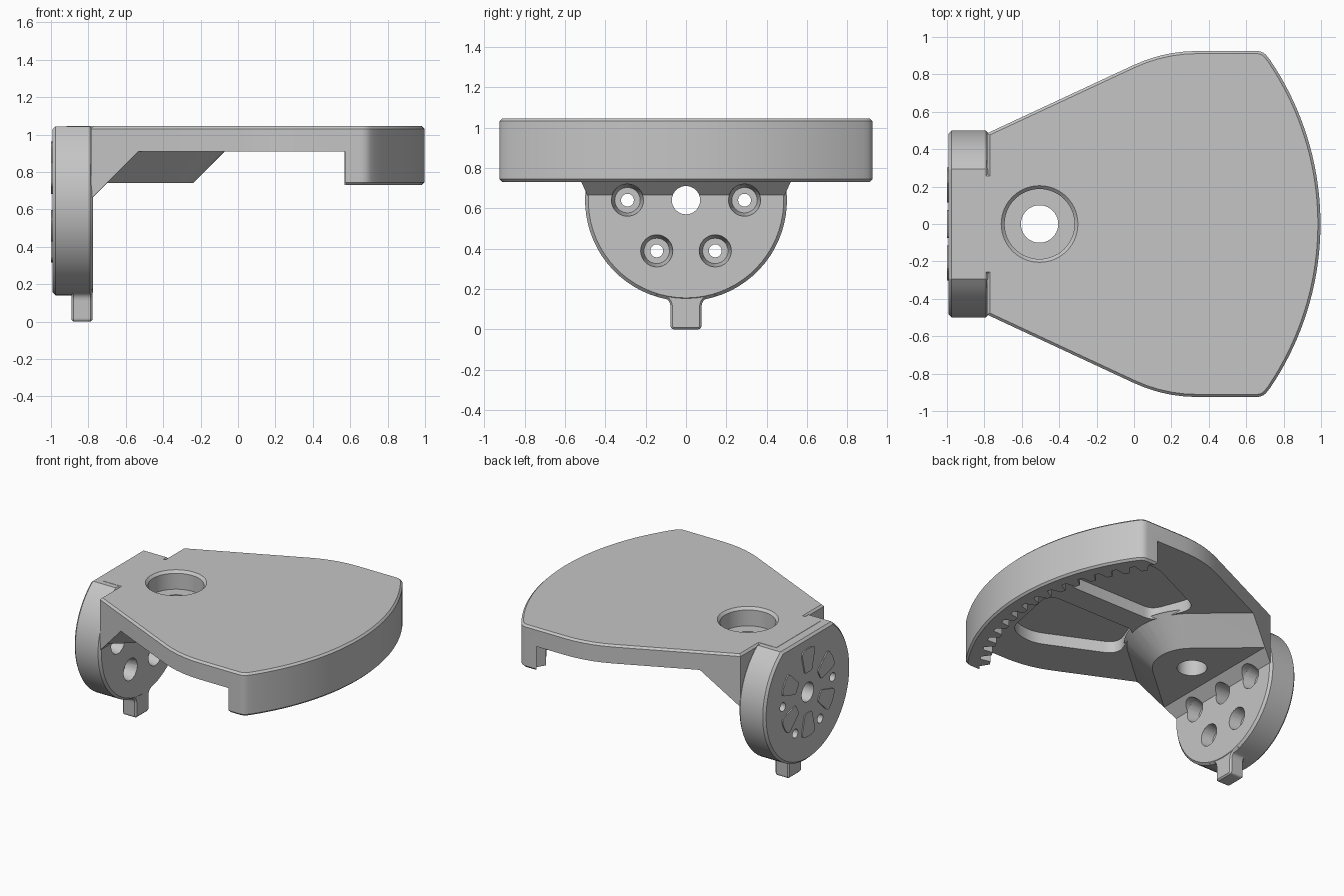
import bpy
import bmesh
from math import sin, cos, radians, atan2, degrees
from mathutils import Vector

cube = bpy.data.objects.get("Cube")
if cube:
    bpy.data.objects.remove(cube, do_unlink=True)

grey = bpy.data.materials.new("plain_grey")
grey.use_nodes = True
grey.diffuse_color = (0.56, 0.56, 0.56, 1)
grey.node_tree.nodes["Principled BSDF"].inputs["Base Color"].default_value = grey.diffuse_color

PIVOT = -0.505      # x of the vertical pivot hole
TOP = 1.045         # top of the plate
UNDER = 0.91        # underside of the plate
AXLE = 0.64         # height of the disc centre


def place(p, w, axis):
    return (p[0], p[1], w) if axis == "z" else (w, p[0], p[1])


def finish(bm, name):
    bmesh.ops.recalc_face_normals(bm, faces=bm.faces)
    mesh = bpy.data.meshes.new(name)
    bm.to_mesh(mesh)
    bm.free()
    mesh.materials.append(grey)
    obj = bpy.data.objects.new(name, mesh)
    bpy.context.collection.objects.link(obj)
    return obj


def prism(name, pts, lo, hi, axis="z", bevel=0.0):
    """Closed outline extruded along an axis, both end rims chamfered."""
    bm = bmesh.new()
    low = [bm.verts.new(place(p, lo, axis)) for p in pts]
    high = [bm.verts.new(place(p, hi, axis)) for p in pts]
    caps = [bm.faces.new(low), bm.faces.new(high)]
    for i in range(len(pts)):
        bm.faces.new((low[i - 1], low[i], high[i], high[i - 1]))
    bmesh.ops.recalc_face_normals(bm, faces=bm.faces)
    if bevel:
        rims = [e for cap in caps for e in cap.edges]
        bmesh.ops.bevel(bm, geom=rims, offset=bevel, segments=1,
                        affect="EDGES", clamp_overlap=False)
    return finish(bm, name)


def hull(name, points):
    bm = bmesh.new()
    for p in points:
        bm.verts.new(p)
    bmesh.ops.convex_hull(bm, input=bm.verts)
    loose = [v for v in bm.verts if not v.link_faces]
    bmesh.ops.delete(bm, geom=loose, context="VERTS")
    return finish(bm, name)


def combine(a, b, op):
    mod = a.modifiers.new(op, "BOOLEAN")
    mod.operation, mod.object, mod.solver = op, b, "EXACT"
    mod.use_self = True
    bpy.context.view_layer.objects.active = a
    bpy.ops.object.modifier_apply(modifier=mod.name)
    bpy.data.objects.remove(b, do_unlink=True)


def arc(cx, cy, r, a0, a1, n):
    steps = [radians(a0 + (a1 - a0) * i / n) for i in range(n + 1)]
    return [(cx + r * cos(a), cy + r * sin(a)) for a in steps]


def drill(obj, cx, cy, r_lo, r_hi, lo, hi, axis, n=40):
    """Cut a straight or tapered round hole."""
    points = [place(p, w, axis) for r, w in ((r_lo, lo), (r_hi, hi))
              for p in arc(cx, cy, r, 0, 360, n)[:-1]]
    combine(obj, hull("hole_cutter", points), "DIFFERENCE")


def rounded(corners, n=5):
    """Outline from (x, y, cut) corners; cut is how far the rounding reaches."""
    out = []
    for i, (x, y, d) in enumerate(corners):
        p = Vector((x, y))
        if not d:
            out.append((x, y))
            continue
        a = Vector(corners[i - 1][:2])
        b = Vector(corners[(i + 1) % len(corners)][:2])
        a, b = p + (a - p).normalized() * d, p + (b - p).normalized() * d
        for k in range(n + 1):
            t = k / n
            q = a * (1 - t) ** 2 + p * 2 * t * (1 - t) + b * t * t
            out.append((q.x, q.y))
    return out


def mirrored(half):
    return half + [(x, -y, *rest) for x, y, *rest in reversed(half)]


# Fan-shaped outline with a big front arc and a tongue into the disc
fan_centre, fan_r, half_w = -0.565, 1.562, 0.925
reach = degrees(atan2(half_w, 0.69 - fan_centre))
front = [(x, y, 0) for x, y in arc(fan_centre, 0, fan_r, reach - 2.2, 0.6, 18)]
half = [(-0.93, 0.27, 0), (-0.785, 0.27, 0), (-0.785, 0.485, 0), (0.16, half_w, 0.18),
        (0.69, half_w, 0.035)] + front
outline = rounded(mirrored(half))
body = prism("toothed_fan_bracket", outline, 0.73, TOP, bevel=0.014)

# Hollow underside, leaving a rim with inward teeth
gear = []
for k in range(-7, 8):
    for off, r in ((-1.9, 1.42), (-0.8, 1.35), (0.8, 1.35), (1.9, 1.42)):
        a = radians(5.2 * k + off)
        gear.append((PIVOT + r * cos(a), r * sin(a)))
gear = arc(PIVOT, 0, 1.42, -45, -39, 3) + gear + arc(PIVOT, 0, 1.42, 39, 45, 3)
gear += [(-1.5, 1.1), (-1.5, -1.1)]
combine(body, prism("underside_cutter", gear, 0.6, UNDER), "DIFFERENCE")

# Two shallow rounded pockets under the plate
for side in (1, -1):
    corners = [(-0.08, 0.09, 0.07), (0.67, 0.09, 0.1), (0.57, 0.6, 0.1),
               (0.36, 0.66, 0.1), (-0.2, 0.4, 0.1)]
    pts = rounded([(x, y * side, d) for x, y, d in corners])
    combine(body, prism("pocket_cutter", pts, 0.7, 0.995), "DIFFERENCE")


# Boss around the pivot with 45 degree sides
def boss_section(z, x_end):
    r = 0.265 + z - 0.74
    pts = arc(PIVOT, 0, r, 1, 49, 8)
    x, y = pts[-1]
    t = (x - x_end) / sin(radians(49))
    return [(u, v, z) for u, v in mirrored(pts + [(x_end, y + t * cos(radians(49)))])]


boss = hull("boss", boss_section(0.74, -0.80) + boss_section(0.93, -0.80))

# Gusset sloping from the boss down to the disc
ends = [boss_section(z, x)[8 + k] for z, x in ((0.64, -0.80), (0.74, -0.70), (0.78, -0.70), (0.78, -0.80))
        for k in (1, 2)]
combine(boss, hull("gusset", ends), "UNION")
combine(boss, prism("boss_clip", outline, 0.5, 0.96), "INTERSECT")
combine(body, boss, "UNION")

# Upright disc with a flat top, and the small tab below it
disc = prism("disc", arc(0, AXLE, 0.5, 126.2, 413.8, 56), -0.992, -0.775, "x", 0.016)
tab = rounded([(0.16, 0.2, 0), (0.15, 0.165, 0), (0.077, 0.15, 0.04), (0.077, 0, 0.02),
               (-0.077, 0, 0.02), (-0.077, 0.15, 0.04), (-0.15, 0.165, 0), (-0.16, 0.2, 0)])
combine(disc, prism("tab", tab, -0.89, -0.778, "x", 0.01), "UNION")
combine(body, disc, "UNION")

# Pivot hole with a wide chamfered counterbore from above
drill(body, PIVOT, 0, 0.1, 0.1, 0.5, 1.2, "z")
drill(body, PIVOT, 0, 0.187, 0.187, UNDER, 1.2, "z", 56)
drill(body, PIVOT, 0, 0.18, 0.21, 1.02, 1.05, "z", 56)

# Axle hole and four tapered screw holes
drill(body, 0, AXLE, 0.07, 0.07, -1.1, -0.68, "x")
for deg in (0, 180, 240, 300):
    y, z = 0.29 * cos(radians(deg)), AXLE + 0.29 * sin(radians(deg))
    drill(body, y, z, 0.032, 0.032, -1.1, -0.7, "x", 20)
    drill(body, y, z, 0.063, 0.08, -0.86, -0.774, "x", 32)
    drill(body, y, z, 0.08, 0.08, -0.776, -0.68, "x", 32)

# Six thin raised pads on the outer face of the disc
pads = []
for k in range(6):
    a = radians(30 + 60 * k)
    shape = [(0.15, -0.04, 0.015), (0.31, -0.08, 0.03), (0.33, 0, 0.05),
             (0.31, 0.08, 0.03), (0.15, 0.04, 0.015)]
    turned = [(u * cos(a) - v * sin(a), AXLE + u * sin(a) + v * cos(a), d) for u, v, d in shape]
    pads.append(prism(f"disc_pad_{k + 1}", rounded(turned, 3), -1.0, -0.991, "x"))

# Smooth curved walls, keeping edges sharp
bpy.ops.object.select_all(action="DESELECT")
for obj in [body] + pads:
    obj.select_set(True)
bpy.context.view_layer.objects.active = body
bpy.ops.object.shade_smooth_by_angle(angle=radians(25))
